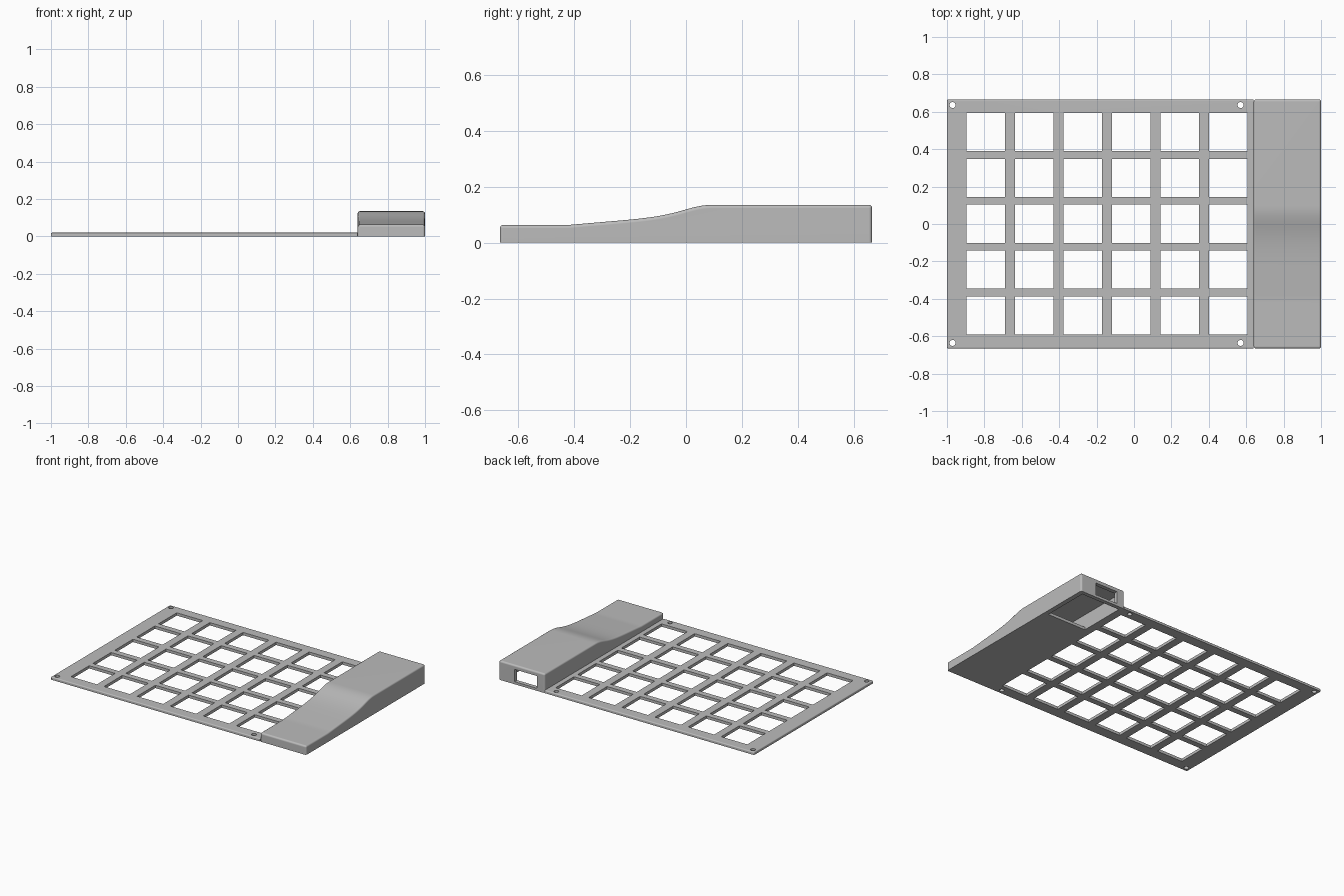
import bpy, bmesh, math
from mathutils import Matrix, Vector
from mathutils.geometry import interpolate_bezier

old = bpy.data.objects.get("Cube")
if old:
    bpy.data.objects.remove(old, do_unlink=True)

HALF_Y = 0.666    # half depth of the whole case
SEAM_X = 0.64     # where the plate meets the raised housing
PLATE_Z = 0.02

grey = bpy.data.materials.new("matte grey")
grey.use_nodes = True
colour = (0.5, 0.5, 0.5, 1)
grey.diffuse_color = colour
grey.node_tree.nodes["Principled BSDF"].inputs["Base Color"].default_value = colour


def add_box(bm, x0, x1, y0, y1, z0, z1):
    mat = (Matrix.Translation(((x0 + x1) / 2, (y0 + y1) / 2, (z0 + z1) / 2))
           @ Matrix.Diagonal((x1 - x0, y1 - y0, z1 - z0, 1)))
    bmesh.ops.create_cube(bm, size=1, matrix=mat)


def make_object(name, bm):
    bmesh.ops.recalc_face_normals(bm, faces=bm.faces)
    mesh = bpy.data.meshes.new(name)
    bm.to_mesh(mesh)
    bm.free()
    mesh.materials.append(grey)
    obj = bpy.data.objects.new(name, mesh)
    bpy.context.collection.objects.link(obj)
    return obj


def activate(obj):
    bpy.ops.object.select_all(action="DESELECT")
    obj.select_set(True)
    bpy.context.view_layer.objects.active = obj


def cut(obj, bm):
    cutter = make_object("cutter", bm)
    cutter.hide_render = True
    mod = obj.modifiers.new("cut", "BOOLEAN")
    mod.operation = "DIFFERENCE"
    mod.solver = "EXACT"
    mod.object = cutter
    activate(obj)
    bpy.ops.object.modifier_apply(modifier=mod.name)
    bpy.data.objects.remove(cutter, do_unlink=True)


def round_edges(bm, radius, segments, keep):
    # Rounds the sharp edges above the base that pass the keep test
    bm.normal_update()
    edges = [e for e in bm.edges
             if e.calc_face_angle(0) > math.radians(40)
             and max(v.co.z for v in e.verts) > 0.001 and keep(e)]
    bmesh.ops.bevel(bm, geom=edges, offset=radius, segments=segments,
                    profile=0.5, affect="EDGES", clamp_overlap=True)


def finish(obj):
    activate(obj)
    bpy.ops.object.shade_smooth_by_angle(angle=math.radians(32))
    mod = obj.modifiers.new("even shading", "WEIGHTED_NORMAL")
    mod.keep_sharp = True


# Thin key plate, rounded on its three free sides
bm = bmesh.new()
add_box(bm, -1, SEAM_X, -HALF_Y, HALF_Y, 0, PLATE_Z)
round_edges(bm, 0.007, 3,
            lambda e: any(v.co.x < SEAM_X - 0.01 for v in e.verts))
key_plate = make_object("key_plate", bm)

# Key openings: six columns by five rows
bm = bmesh.new()
half = 0.102
for col in range(6):
    for row in range(5):
        x = -0.793 + col * 0.2593
        y = 0.001 + (row - 2) * 0.245
        add_box(bm, x - half, x + half, y - half, y + half, -0.05, 0.1)
cut(key_plate, bm)

# Screw holes in the corners
bm = bmesh.new()
for x in (-0.97, 0.57):
    for y in (-0.636, 0.636):
        bmesh.ops.create_cone(bm, cap_ends=True, segments=24,
                              radius1=0.016, radius2=0.016, depth=0.2,
                              matrix=Matrix.Translation((x, y, 0)))
cut(key_plate, bm)
finish(key_plate)

# Raised housing: a wave-shaped side profile swept along x
ramp = interpolate_bezier(Vector((-0.42, 0.063)), Vector((-0.2, 0.083)),
                          Vector((-0.13, 0.084)), Vector((-0.03, 0.11)), 16)
ramp += interpolate_bezier(Vector((-0.03, 0.11)), Vector((0.02, 0.124)),
                           Vector((0.05, 0.135)), Vector((0.1, 0.135)), 10)[1:]
profile = [(-HALF_Y, 0), (-HALF_Y, 0.063)] + [tuple(p)[:2] for p in ramp]
profile += [(HALF_Y, 0.135), (HALF_Y, 0)]
bm = bmesh.new()
side = bm.faces.new([bm.verts.new((SEAM_X, y, z)) for y, z in profile])
swept = bmesh.ops.extrude_face_region(bm, geom=[side], use_keep_orig=True)
bmesh.ops.translate(bm, vec=(1 - SEAM_X, 0, 0),
                    verts=[v for v in swept["geom"] if isinstance(v, bmesh.types.BMVert)])
bmesh.ops.recalc_face_normals(bm, faces=bm.faces)
round_edges(bm, 0.012, 4, lambda e: True)
housing = make_object("housing", bm)

# Hollow inside, hatch in the floor, and socket opening in the back wall
for box in ((0.662, 0.967, 0.05, 0.638, 0.02, 0.11),
            (0.662, 0.967, 0.3, 0.638, -0.05, 0.05),
            (0.70, 0.875, 0.6, 0.72, 0.018, 0.105)):
    bm = bmesh.new()
    add_box(bm, *box)
    cut(housing, bm)
finish(housing)
